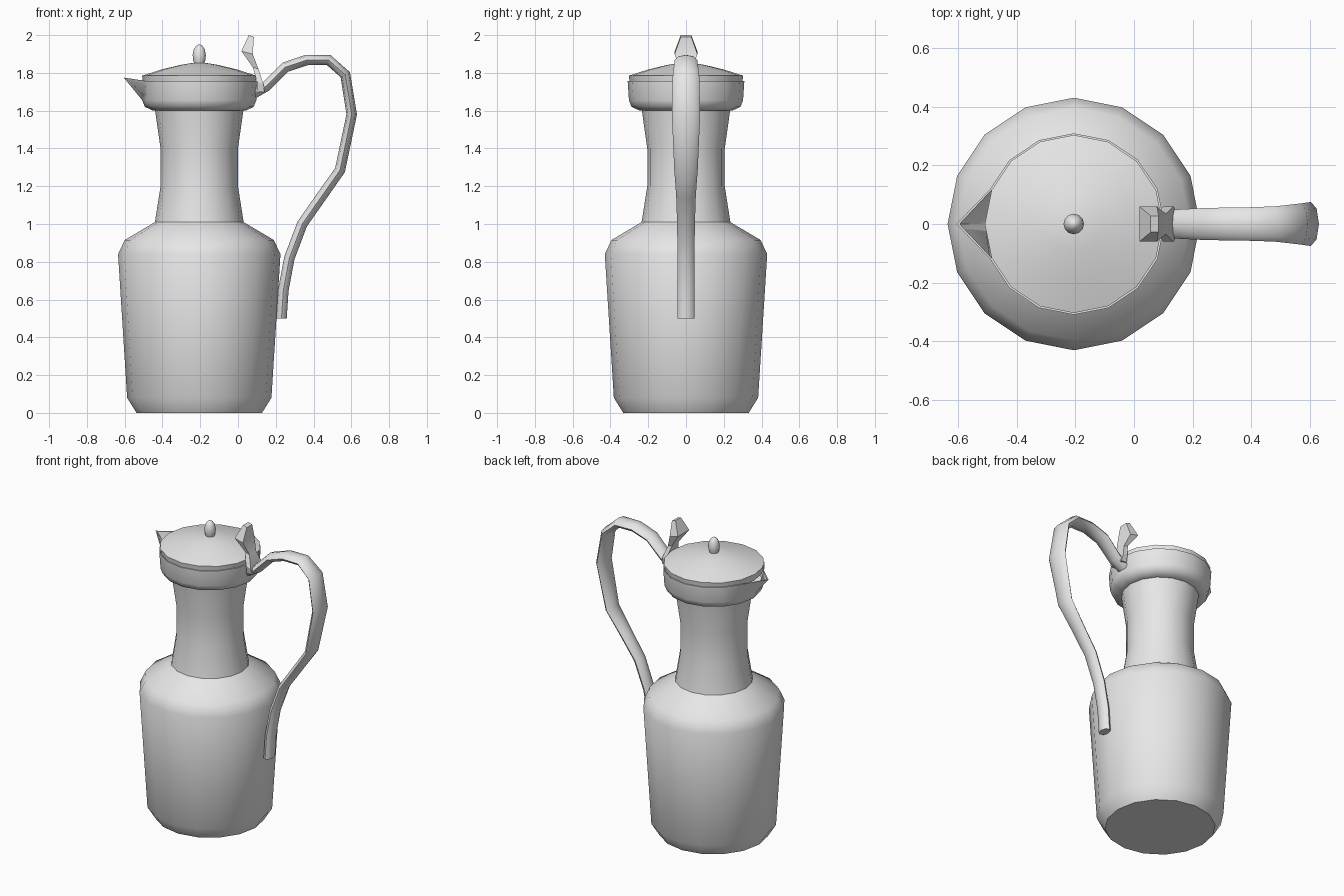
import bpy, bmesh, math
from mathutils import Vector

if "Cube" in bpy.data.objects:
    bpy.data.objects.remove(bpy.data.objects["Cube"], do_unlink=True)

metal = bpy.data.materials.new("plain grey")
metal.use_nodes = True
GREY = (0.8, 0.8, 0.8, 1)
metal.diffuse_color = GREY
metal.node_tree.nodes["Principled BSDF"].inputs["Base Color"].default_value = GREY

AXIS_X = -0.205   # centre line of the vessel


def loft(name, rings, angle=45, cap_start=True, cap_end=True):
    """Skin a list of equal-sized point rings into one object."""
    bm = bmesh.new()
    loops = [[bm.verts.new(p) for p in ring] for ring in rings]
    n = len(loops[0])
    for a, b in zip(loops, loops[1:]):
        for i in range(n):
            j = (i + 1) % n
            bm.faces.new((a[i], a[j], b[j], b[i]))
    if cap_start:
        bm.faces.new(loops[0][::-1])
    if cap_end:
        bm.faces.new(loops[-1])
    bmesh.ops.remove_doubles(bm, verts=bm.verts, dist=0.0005)
    bmesh.ops.recalc_face_normals(bm, faces=bm.faces)
    mesh = bpy.data.meshes.new(name)
    bm.to_mesh(mesh)
    bm.free()
    mesh.materials.append(metal)
    obj = bpy.data.objects.new(name, mesh)
    bpy.context.collection.objects.link(obj)
    bpy.ops.object.select_all(action='DESELECT')
    obj.select_set(True)
    bpy.context.view_layer.objects.active = obj
    bpy.ops.object.shade_smooth_by_angle(angle=math.radians(angle))
    return obj


def circle(r, z, sides=16):
    return [Vector((AXIS_X + r * math.cos(math.tau * i / sides),
                    r * math.sin(math.tau * i / sides), z)) for i in range(sides)]


# Vessel body and neck
body = [(0.332, 0), (0.382, 0.08), (0.43, 0.84), (0.395, 0.915), (0.235, 1.01),
        (0.205, 1.2), (0.205, 1.4), (0.235, 1.61)]
loft("vessel_body", [circle(r, z) for r, z in body])

# Collar, with the -x point of its upper edge drawn out into the spout
collar = [(0.23, 1.6), (0.245, 1.6), (0.288, 1.62), (0.302, 1.655), (0.309, 1.757),
          (0.303, 1.757), (0.29, 1.66), (0.24, 1.63)]
rings = [circle(r, z) for r, z in collar]
rings[4][8] = Vector((-0.605, 0, 1.775))
rings[5][8] = Vector((-0.594, 0, 1.773))
loft("collar_and_spout", rings)

# Domed lid
lid = [(0.296, 1.74), (0.303, 1.785), (0.2, 1.818), (0.1, 1.842), (0.04, 1.852)]
loft("lid", [circle(r, z) for r, z in lid])

# Lid knob
knob = [(0.024, 1.84), (0.033, 1.87), (0.035, 1.895), (0.029, 1.925),
        (0.017, 1.943), (0.005, 1.95)]
loft("lid_knob", [circle(r, z, 12) for r, z in knob], 60)

# Handle: x, z and half width along its path
path = [(0.23, 0.5, 0.045), (0.24, 0.65, 0.045), (0.272, 0.82, 0.045),
        (0.34, 1.0, 0.047), (0.445, 1.15, 0.052), (0.54, 1.285, 0.062),
        (0.602, 1.58, 0.075), (0.568, 1.79, 0.07), (0.48, 1.868, 0.06),
        (0.362, 1.868, 0.056), (0.25, 1.83, 0.055), (0.15, 1.73, 0.05),
        (0.08, 1.69, 0.045)]
points = [Vector((x, 0, z)) for x, z, w in path]
rings = []
for i, p in enumerate(points):
    before = (p - points[max(i - 1, 0)]).normalized()
    after = (points[min(i + 1, len(points) - 1)] - p).normalized()
    along = (before + after).normalized()
    if i == 0:
        along = Vector((0, 0, 1))
    across = Vector((along.z, 0, -along.x))
    angles = [math.tau * k / 8 for k in range(8)]
    rings.append([p + across * 0.028 * math.cos(a)
                  + Vector((0, path[i][2] * math.sin(a), 0)) for a in angles])
loft("handle", rings)

# Thumb rest: inner x and z, outer x and z, half width
thumb = [(0.1, 1.7, 0.14, 1.7, 0.05), (0.1, 1.755, 0.135, 1.74, 0.06),
         (0.078, 1.83, 0.108, 1.82, 0.035), (0.018, 1.915, 0.078, 1.9, 0.06),
         (0.057, 2.0, 0.084, 1.99, 0.028)]
loft("thumb_rest", [[Vector((x0, -w, z0)), Vector((x1, -w, z1)),
                     Vector((x1, w, z1)), Vector((x0, w, z0))]
                    for x0, z0, x1, z1, w in thumb], 30)
